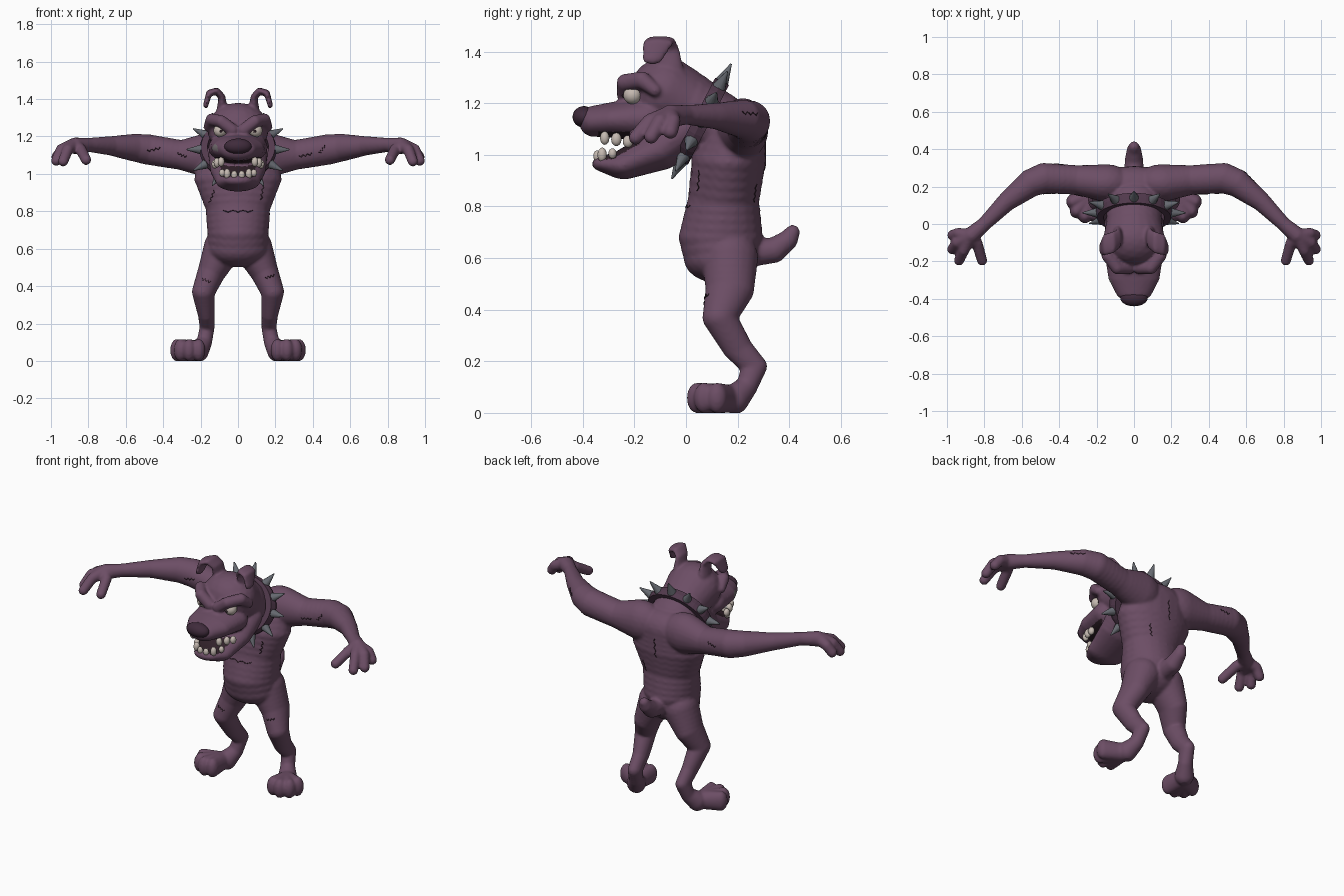
import bpy, bmesh, math
from mathutils import Vector, Matrix
from mathutils.bvhtree import BVHTree

if "Cube" in bpy.data.objects:
    bpy.data.objects.remove(bpy.data.objects["Cube"])


def material(name, rgb):
    m = bpy.data.materials.new(name)
    m.diffuse_color = (*rgb, 1)
    m.use_nodes = True
    m.node_tree.nodes["Principled BSDF"].inputs["Base Color"].default_value = m.diffuse_color
    return m


HIDE = material("purple hide", (0.15, 0.075, 0.13))
BAND = material("dark collar", (0.085, 0.042, 0.075))
METAL = material("grey metal", (0.13, 0.14, 0.16))
BONE = material("ivory", (0.56, 0.49, 0.44))
NOSE = material("nose dark", (0.05, 0.024, 0.044))
DARK = material("mouth dark", (0.03, 0.015, 0.022))
PATCH = material("grey patch", (0.17, 0.15, 0.16))


def ball(bm, c, r, sub=3):
    m = Matrix.Translation(c) @ Matrix.Diagonal((*r, 1))
    bmesh.ops.create_icosphere(bm, subdivisions=sub, radius=1, matrix=m)


def full(p):
    return Vector(p[:3]), Vector(p[3:] if len(p) == 6 else (p[3],) * 3)


def chain(bm, pts, both=False):
    """Swept limb made of overlapping ellipsoids, optionally mirrored."""
    for side in ((1, -1) if both else (1,)):
        for a, b in zip(pts, pts[1:]):
            (ca, ra), (cb, rb) = full(a), full(b)
            n = max(2, math.ceil((cb - ca).length / (0.4 * min(*ra, *rb))))
            for i in range(n + 1):
                c = ca.lerp(cb, i / n)
                ball(bm, (c.x * side, c.y, c.z), ra.lerp(rb, i / n))


def finish(name, bm, mats):
    me = bpy.data.meshes.new(name)
    bm.to_mesh(me)
    bm.free()
    for m in mats:
        me.materials.append(m)
    ob = bpy.data.objects.new(name, me)
    bpy.context.collection.objects.link(ob)
    return ob


def smooth(ob):
    ob.data.polygons.foreach_set("use_smooth", [True] * len(ob.data.polygons))


def baked(ob):
    """Replace the object's data by its evaluated mesh."""
    dg = bpy.context.evaluated_depsgraph_get()
    me = bpy.data.meshes.new_from_object(ob.evaluated_get(dg))
    name = ob.name
    bpy.data.objects.remove(ob)
    new = bpy.data.objects.new(name, me)
    bpy.context.collection.objects.link(new)
    return new


bm = bmesh.new()
# torso and neck
chain(bm, [(0, .2, 1.09, .22, .11, .11), (0, .165, .97, .235, .145, .1),
           (0, .145, .82, .175, .14, .1), (0, .135, .68, .165, .165, .1),
           (0, .135, .6, .165, .145, .1)])
chain(bm, [(0, .12, 1.12, .15, .12, .13), (0, 0, 1.2, .15, .1, .14),
           (0, -.08, 1.24, .165, .14, .14)])
# snout, lower jaw, brows
chain(bm, [(0, -.15, 1.14, .16, .1, .09), (0, -.28, 1.135, .14, .08, .07),
           (0, -.36, 1.13, .1, .055, .06)])
chain(bm, [(0, -.30, .965, .085, .065, .035), (0, -.24, .96, .12, .08, .055),
           (0, -.1, 1.02, .15, .09, .08), (0, 0, 1.1, .16, .1, .1)])
chain(bm, [(.03, -.235, 1.235, .034), (.09, -.235, 1.28, .034),
           (.14, -.17, 1.29, .034), (.16, -.12, 1.25, .025)], True)
# folded ears
chain(bm, [(.085, -.06, 1.34, .03, .05, .03), (.085, -.08, 1.41, .018, .055, .02),
           (.115, -.1, 1.445, .02, .06, .016), (.155, -.11, 1.43, .016, .06, .02),
           (.172, -.13, 1.37, .014, .04, .02)], True)
# arms and hands
chain(bm, [(.15, .22, 1.1, .14, .1, .12), (.3, .235, 1.1, .08), (.48, .245, 1.13, .082),
           (.55, .22, 1.14, .075), (.68, .12, 1.15, .052), (.8, 0, 1.155, .038),
           (.87, -.06, 1.15, .045)], True)
palm = (.88, -.065, 1.15, .04)
for mid, tip in [((.94, -.05, 1.13, .03), (.97, -.06, 1.09, .029)),
                 ((.945, -.1, 1.13, .03), (.972, -.135, 1.07, .028)),
                 ((.91, -.14, 1.13, .03), (.935, -.195, 1.067, .028)),
                 ((.84, -.1, 1.13, .03), (.812, -.195, 1.075, .028))]:
    chain(bm, [palm, mid, tip], True)
# legs, feet and toes
chain(bm, [(.085, .17, .6, .1, .11, .11), (.14, .17, .48, .075, .095, .08),
           (.185, .13, .37, .062, .067, .06), (.17, .2, .25, .045, .06, .05),
           (.165, .265, .18, .04, .05, .045), (.18, .235, .1, .042),
           (.21, .19, .055, .055, .055, .06)], True)
for x, y in [(.21, .05), (.262, .043), (.308, .07), (.327, .12)]:
    chain(bm, [(.225, .16, .055, .05, .05, .055), (x, y, .058, .036, .04, .06)], True)
# tail
chain(bm, [(0, .25, .62, .055), (0, .34, .63, .05), (0, .395, .67, .039), (0, .413, .7, .029)])

body = finish("body", bm, [])
rm = body.modifiers.new("merge", 'REMESH')
rm.mode, rm.voxel_size = 'VOXEL', 0.008
sm = body.modifiers.new("soften", 'SMOOTH')
sm.factor, sm.iterations = 0.5, 5
body = baked(body)
body.data.materials.clear()
for m in (HIDE, DARK, PATCH):
    body.data.materials.append(m)
for v in body.data.vertices:
    v.co.z = max(v.co.z, 0)
# mouth lining and cheek patch
for p in body.data.polygons:
    c, n = p.center, p.normal
    p.material_index = 0
    if -.34 < c.y < -.13 and .97 < c.z < 1.09 and abs(c.x) < .14:
        if (n.z < -.75 and c.z > 1.03) or (n.z > .75 and c.z < 1.05):
            p.material_index = 1
    if (c - Vector((-.125, -.31, 1.12))).length < .04 and n.x < -.2 and n.z > -.3:
        p.material_index = 2
smooth(body)

# eyes, pupils, nose, teeth
for name, mat, spots in [
    ("eyes", BONE, [(.095, -.207, 1.232, .036)]),
    ("pupils", DARK, [(.09, -.24, 1.228, .008)]),
    ("lower_teeth", BONE, [(.02, -.345, .995, .017, .014, .022), (.058, -.325, 1.0, .018, .018, .028),
                           (.085, -.285, 1.005, .016, .016, .02)]),
    ("upper_teeth", BONE, [(.09, -.315, 1.065, .018, .018, .026), (.112, -.27, 1.06, .018, .02, .026),
                           (.124, -.225, 1.052, .017, .02, .024)]),
]:
    bm = bmesh.new()
    for s in spots:
        c, r = full(s)
        for side in (1, -1):
            ball(bm, (c.x * side, c.y, c.z), r)
    smooth(finish(name, bm, [mat]))
bm = bmesh.new()
ball(bm, (0, -.395, 1.147), (.074, .045, .042))
smooth(finish("nose", bm, [NOSE]))

# tilted collar band
C, U = Vector((0, .06, 1.13)), Vector((1, 0, 0))
V = Vector((0, .46, .89)).normalized()
N = U.cross(V)


def on_collar(a, grow=0, along=0):
    return C + U * (.188 + grow) * math.cos(a) + V * (.163 + grow) * math.sin(a) + N * along


bm = bmesh.new()
SEG = 40
profile = [(.01, -.03), (.018, 0), (.01, .03), (-.025, .03), (-.025, -.03)]
rings = [[bm.verts.new(on_collar(2 * math.pi * i / SEG, g, t)) for g, t in profile]
         for i in range(SEG)]
for i in range(SEG):
    a, b = rings[i], rings[(i + 1) % SEG]
    for k in range(5):
        j = (k + 1) % 5
        bm.faces.new((a[k], a[j], b[j], b[k]))
bmesh.ops.recalc_face_normals(bm, faces=bm.faces)
finish("collar", bm, [BAND])

# collar spikes
bm = bmesh.new()
for i in range(12):
    a = 2 * math.pi * (i + .0) / 12 + math.pi / 2
    d = (U * math.cos(a) + V * math.sin(a)).normalized()
    m = Matrix.Translation(on_collar(a, .043)) @ d.to_track_quat('Z', 'Y').to_matrix().to_4x4()
    bmesh.ops.create_cone(bm, cap_ends=True, segments=12, radius1=.03, radius2=.003,
                          depth=.09, matrix=m)
spikes = finish("collar_spikes", bm, [METAL])
bpy.context.view_layer.objects.active = spikes
spikes.select_set(True)
bpy.ops.object.shade_smooth_by_angle()

# thin scars laid on the hide: x, z, length, slope, facing
tree = BVHTree.FromPolygons([v.co for v in body.data.vertices],
                            [p.vertices[:] for p in body.data.polygons])
cu = bpy.data.curves.new("scars", 'CURVE')
cu.dimensions, cu.bevel_depth, cu.bevel_resolution = '3D', .0028, 0
for x, z, size, slope, face in [
    (0, .8, .16, 0, 1), (.13, .9, .08, 1.4, 1), (-.14, .88, .07, 1.2, 1), (.17, .45, .05, .3, 1),
    (-.17, .43, .05, -.4, 1), (.36, 1.1, .07, .2, 1), (.45, 1.13, .05, .9, 1), (-.45, 1.13, .07, .2, 1),
    (-.3, 1.1, .05, -.4, 1), (.1, .85, .07, 1.3, -1), (0, 1.0, .12, 1.5, -1), (-.4, 1.13, .06, .2, -1),
    (.62, 1.16, .06, .1, -1),
]:
    hits = []
    for i in range(7):
        t, w = size * (i / 6 - .5), .005 * (-1) ** i
        o = Vector((x + t * math.cos(slope) - w * math.sin(slope), -face,
                    z + t * math.sin(slope) + w * math.cos(slope)))
        hit = tree.ray_cast(o, Vector((0, face, 0)))[0]
        if hit:
            hits.append(hit)
    if len(hits) > 1:
        sp = cu.splines.new('POLY')
        sp.points.add(len(hits) - 1)
        for q, h in zip(sp.points, hits):
            q.co = (*h, 1)
scars = bpy.data.objects.new("scars", cu)
bpy.context.collection.objects.link(scars)
scars = baked(scars)
scars.data.materials.clear()
scars.data.materials.append(DARK)
